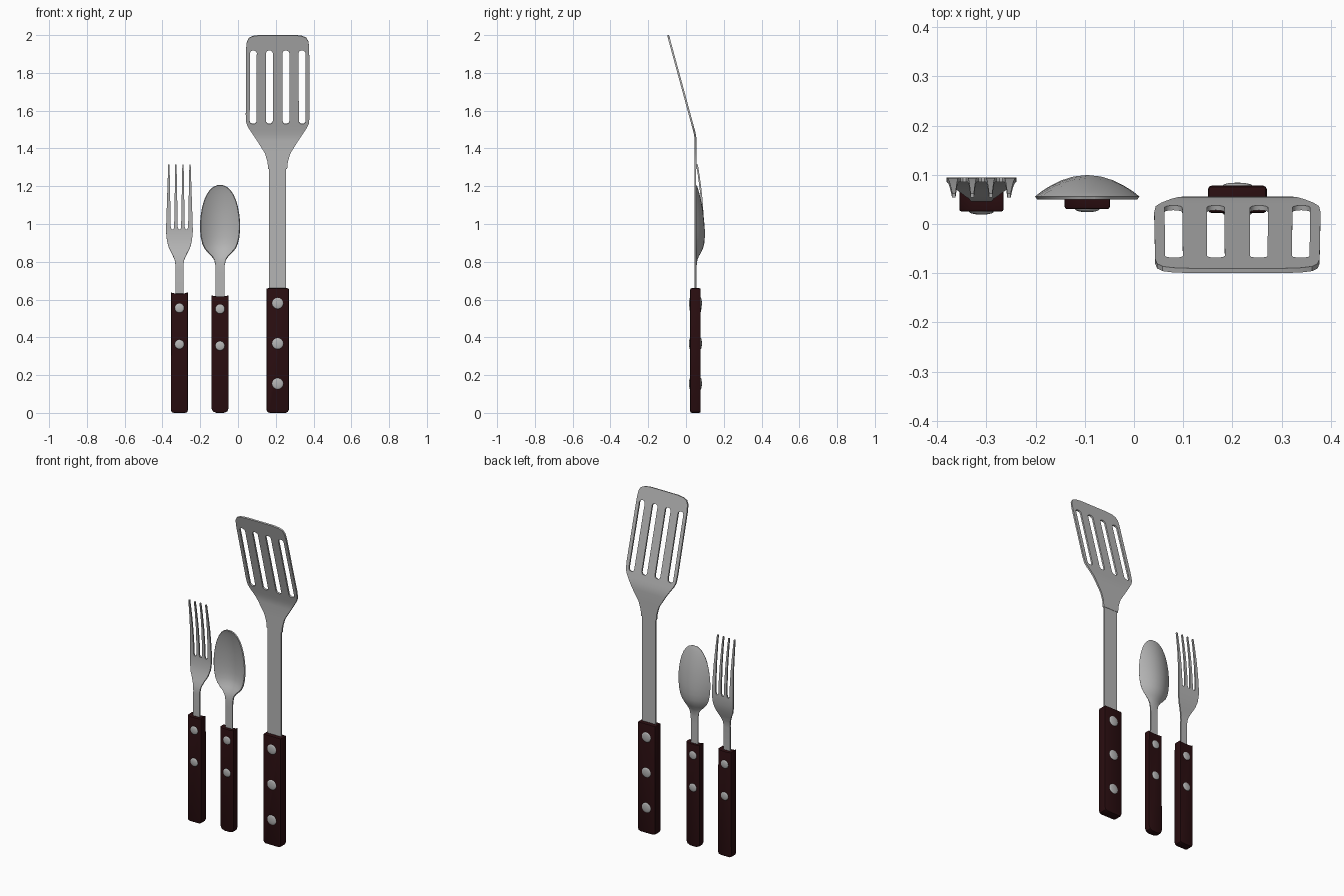
import bpy, bmesh, math
from mathutils import Vector

if "Cube" in bpy.data.objects:
    bpy.data.objects.remove(bpy.data.objects["Cube"])


def material(name, rgb):
    m = bpy.data.materials.new(name)
    m.diffuse_color = (*rgb, 1)
    m.use_nodes = True
    m.node_tree.nodes["Principled BSDF"].inputs["Base Color"].default_value = m.diffuse_color
    return m


STEEL = material("brushed_steel", (0.46, 0.46, 0.46))
WOOD = material("dark_red_wood", (0.022, 0.004, 0.005))


def finish(bm, name, mat, thick=0, bevel=0, angle=35):
    me = bpy.data.meshes.new(name)
    bm.to_mesh(me)
    bm.free()
    ob = bpy.data.objects.new(name, me)
    bpy.context.collection.objects.link(ob)
    me.materials.append(mat)
    if thick:
        s = ob.modifiers.new("thickness", 'SOLIDIFY')
        s.thickness, s.offset = thick, 0
    if bevel:
        b = ob.modifiers.new("bevel", 'BEVEL')
        b.width, b.segments, b.limit_method = bevel, 2, 'ANGLE'
        b.angle_limit = math.radians(50)
    bpy.ops.object.select_all(action='DESELECT')
    bpy.context.view_layer.objects.active = ob
    ob.select_set(True)
    for m in list(ob.modifiers):
        bpy.ops.object.modifier_apply(modifier=m.name)
    bpy.ops.object.shade_smooth_by_angle(angle=math.radians(angle))
    return ob


def lerp(table, z):
    """Piecewise linear lookup in [(z, value), ...]."""
    if z <= table[0][0]:
        return table[0][1]
    for (z0, a), (z1, b) in zip(table, table[1:]):
        if z <= z1:
            return a + (b - a) * (z - z0) / (z1 - z0)
    return table[-1][1]


def sheet(name, cx, loops, bend, thick):
    """Filled outline (later loops are holes), bent in y along z."""
    bm = bmesh.new()
    for loop in loops:
        vs = [bm.verts.new((cx + x, 0, z)) for x, z in loop]
        for a, b in zip(vs, vs[1:] + vs[:1]):
            bm.edges.new((a, b))
    bmesh.ops.triangle_fill(bm, use_beauty=True, edges=bm.edges[:], normal=(0, -1, 0))
    for z, _ in bend:
        bmesh.ops.bisect_plane(bm, geom=bm.verts[:] + bm.edges[:] + bm.faces[:],
                               plane_co=(0, 0, z), plane_no=(0, 0, 1), dist=1e-5)
    for v in bm.verts:
        v.co.y = lerp(bend, v.co.z)
    bmesh.ops.recalc_face_normals(bm, faces=bm.faces[:])
    return finish(bm, name, STEEL, thick)


def mirrored(half):
    return half + [(-x, z) for x, z in reversed(half)]


def handle(name, cx, w, h, y0, y1, corner, dip):
    """Wooden grip with rounded foot and slightly hollow top."""
    half = [(w - corner, 0), (w - corner * .3, corner * .3), (w, corner), (w, h)]
    if dip:
        half += [(w * .8, h - dip * .7), (w * .4, h - dip)]
    bm = bmesh.new()
    f = bm.faces.new([bm.verts.new((cx + x, y0, z)) for x, z in mirrored(half)])
    ext = bmesh.ops.extrude_face_region(bm, geom=[f])
    for v in ext["geom"]:
        if isinstance(v, bmesh.types.BMVert):
            v.co.y = y1
    bmesh.ops.recalc_face_normals(bm, faces=bm.faces[:])
    finish(bm, name, WOOD, bevel=0.008)


def rivets(prefix, cx, r, ys, zs):
    """Flattened domes on both faces of a grip."""
    for z in zs:
        for side, y in zip(("front", "back"), ys):
            bm = bmesh.new()
            bmesh.ops.create_uvsphere(bm, u_segments=16, v_segments=10, radius=r)
            for v in bm.verts:
                v.co = Vector((cx + v.co.x, y + v.co.z * 0.006 / r, z + v.co.y))
            bmesh.ops.recalc_face_normals(bm, faces=bm.faces[:])
            finish(bm, f"{prefix}_rivet_{side}", STEEL, angle=60)


# Spatula
SX = 0.21
handle("spatula_handle", SX, 0.06, 0.66, 0.022, 0.078, 0.018, 0)
rivets("spatula", SX, 0.03, (0.022, 0.078), (0.58, 0.367, 0.155))
sheet("spatula_shaft", SX, [mirrored([(0.045, 0.6), (0.045, 1.33)])], [(0.6, 0.05), (1.33, 0.05)], 0.008)
blade = mirrored([(0.05, 1.29), (0.054, 1.33), (0.068, 1.375), (0.115, 1.45), (0.155, 1.51),
                  (0.166, 1.535), (0.169, 1.58), (0.167, 1.93), (0.163, 1.965), (0.152, 1.985),
                  (0.13, 1.995), (0.09, 2.0)])
slots = []
for sx in (-0.13, -0.044, 0.044, 0.13):
    slot = []
    for zc, start in ((1.906, 0), (1.544, math.pi)):
        for i in range(7):
            a = start + math.pi * i / 6
            slot.append((sx * (1.0 if zc < 1.7 else 0.99) + 0.018 * math.cos(a), zc + 0.014 * math.sin(a)))
    slots.append(slot)
sheet("spatula_blade", SX, [blade] + slots,
      [(1.29, 0.051), (1.44, 0.051), (1.46, 0.0495), (1.48, 0.046), (1.5, 0.041), (2.0, -0.095)], 0.01)

# Fork
FX = -0.31
handle("fork_handle", FX, 0.045, 0.64, 0.025, 0.075, 0.014, 0.008)
rivets("fork", FX, 0.025, (0.025, 0.075), (0.555, 0.363))
side = [(0.021, 0.58), (0.021, 0.78), (0.025, 0.81), (0.038, 0.84), (0.056, 0.875),
        (0.066, 0.91), (0.071, 0.96), (0.07, 1.0)]
tips = [0.056, 0.0187, -0.0187, -0.056]
outline = list(side)
for i, t in enumerate(tips):
    outline += [(t + 0.0035, 1.315), (t - 0.0035, 1.315)]
    if i < 3:
        g = (0.037, 0, -0.037)[i]
        outline += [(g + 0.009, 0.985), (g + 0.006, 0.974), (g, 0.97),
                    (g - 0.006, 0.974), (g - 0.009, 0.985)]
outline += [(-x, z) for x, z in reversed(side)]
sheet("fork_head", FX, [outline],
      [(0.58, 0.05), (0.77, 0.05), (0.8, 0.053), (0.83, 0.061), (0.86, 0.072), (0.89, 0.081),
       (0.92, 0.087), (0.96, 0.09), (1.0, 0.09), (1.05, 0.0885), (1.1, 0.085), (1.15, 0.081),
       (1.2, 0.075), (1.26, 0.067), (1.315, 0.058)], 0.009)

# Spoon
PX = -0.095
handle("spoon_handle", PX, 0.046, 0.625, 0.03, 0.07, 0.026, 0.008)
rivets("spoon", PX, 0.025, (0.03, 0.07), (0.55, 0.355))
# rows: height, half width, bowl depth
rows = [(0.58, .024, 0), (0.74, .023, 0), (0.78, .024, 0), (0.81, .03, .004), (0.83, .043, .012),
        (0.85, .063, .023), (0.87, .08, .033), (0.895, .092, .04), (0.93, .1, .043),
        (0.97, .104, .043), (1.01, .104, .04), (1.05, .1, .036), (1.09, .093, .03),
        (1.125, .083, .023), (1.155, .07, .016), (1.18, .053, .009), (1.195, .036, .004), (1.204, .016, 0)]
N = 12
bm = bmesh.new()
grid = []
for z, w, d in rows:
    us = [math.sin(math.pi / 2 * (2 * i / N - 1)) for i in range(N + 1)]
    grid.append([bm.verts.new((PX + u * w, 0.053 + d * (1 - u * u), z)) for u in us])
for a, b in zip(grid, grid[1:]):
    for i in range(N):
        bm.faces.new((a[i], a[i + 1], b[i + 1], b[i]))
bmesh.ops.recalc_face_normals(bm, faces=bm.faces[:])
finish(bm, "spoon_bowl", STEEL, thick=0.007, angle=45)
